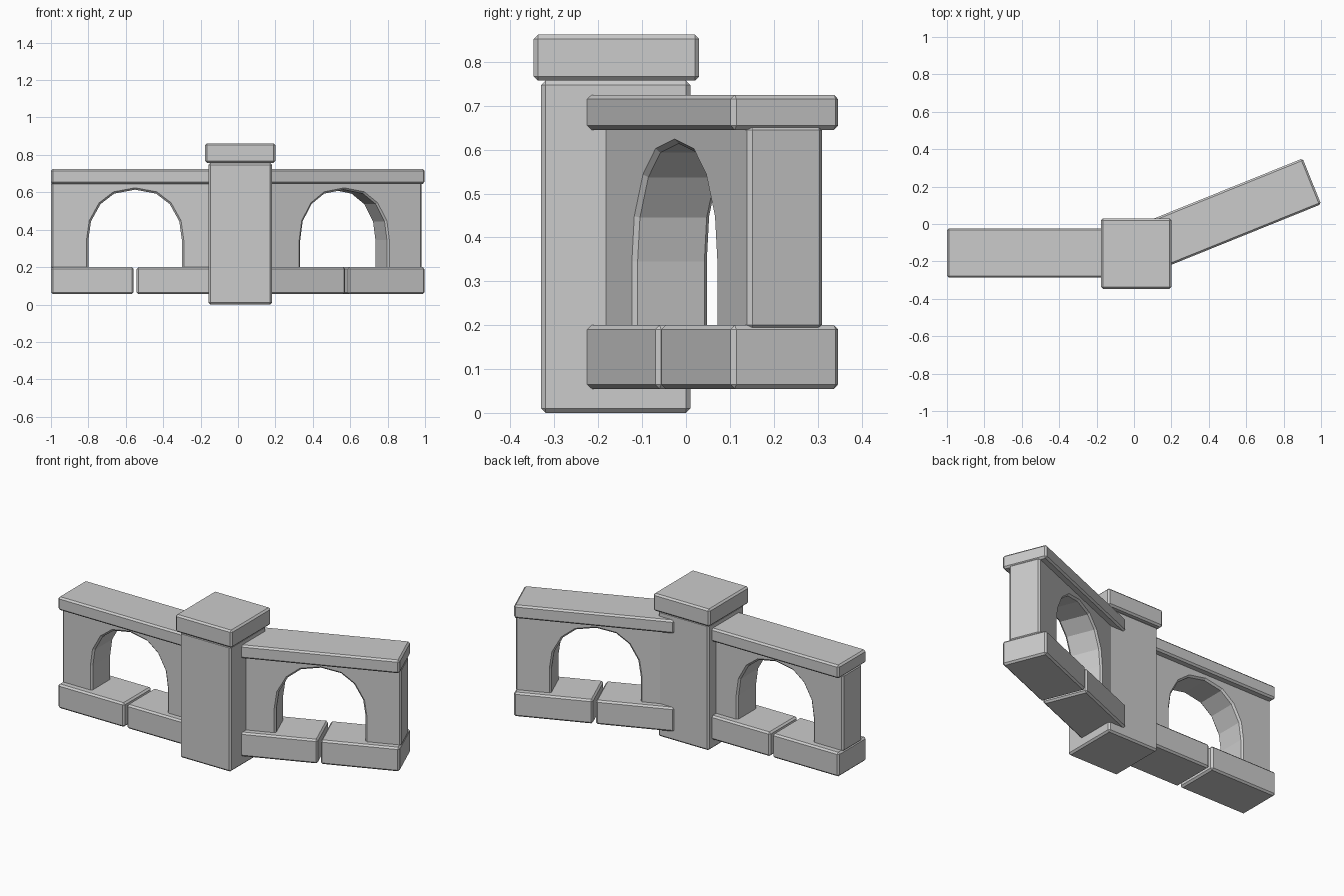
import bpy, bmesh
from math import radians
from mathutils import Matrix

cube = bpy.data.objects.get("Cube")
if cube:
    bpy.data.objects.remove(cube, do_unlink=True)

stone = bpy.data.materials.new("grey stone")
stone.use_nodes = True
GREY = (0.6, 0.6, 0.6, 1)
stone.diffuse_color = GREY
stone.node_tree.nodes["Principled BSDF"].inputs["Base Color"].default_value = GREY

CHAMFER = 0.01


def finish(name, bm, matrix):
    """Turn a bmesh into a chamfered, flat shaded stone part."""
    bmesh.ops.recalc_face_normals(bm, faces=bm.faces)
    mesh = bpy.data.meshes.new(name)
    bm.to_mesh(mesh)
    bm.free()
    mesh.materials.append(stone)
    obj = bpy.data.objects.new(name, mesh)
    bpy.context.collection.objects.link(obj)
    obj.matrix_world = matrix
    bevel = obj.modifiers.new("chamfer", 'BEVEL')
    bevel.width = CHAMFER
    bevel.segments = 1
    bevel.limit_method = 'ANGLE'
    bevel.angle_limit = radians(60)
    return obj


def block(name, xs, ys, zs, matrix=Matrix()):
    """Box given by its ranges on each axis."""
    bm = bmesh.new()
    bmesh.ops.create_cube(bm, size=1)
    for v in bm.verts:
        v.co = [r[0] if c < 0 else r[1] for c, r in zip(v.co, (xs, ys, zs))]
    return finish(name, bm, matrix)


def arch_wall(name, length, thickness, zs, matrix):
    """Wall slab with an arched opening, open at the bottom."""
    half = [(0.25, zs[0]), (0.25, 0.345), (0.236, 0.445), (0.185, 0.537), (0.112, 0.593)]
    mid = -length / 2
    outline = [(-length, zs[0]), (-length, zs[1]), (0, zs[1]), (0, zs[0])]
    outline += [(mid + w, z) for w, z in half]
    outline += [(mid, 0.614)]
    outline += [(mid - w, z) for w, z in reversed(half)]
    bm = bmesh.new()
    face = bm.faces.new([bm.verts.new((x, -thickness / 2, z)) for x, z in outline])
    new = bmesh.ops.extrude_face_region(bm, geom=[face])["geom"]
    bmesh.ops.translate(bm, vec=(0, thickness, 0),
                        verts=[g for g in new if isinstance(g, bmesh.types.BMVert)])
    return finish(name, bm, matrix)


def wing(side, matrix):
    """Wall section: local x = 0 is its outer end, running inwards to -x."""
    length, depth, gap = 0.9, 0.132, 0.008
    mid = -length / 2
    ys = (-depth, depth)
    arch_wall(side + "_arch_wall", length, 0.184, (0.19, 0.655), matrix)
    block(side + "_coping", (-length, 0), ys, (0.645, 0.725), matrix)
    block(side + "_outer_base", (mid + gap, 0), ys, (0.055, 0.2), matrix)
    block(side + "_inner_base", (-length, mid - gap), ys, (0.055, 0.2), matrix)


# Central pillar and its cap
block("pillar", (-0.157, 0.181), (-0.33, 0.01), (0, 0.757))
block("pillar_cap", (-0.176, 0.2), (-0.347, 0.03), (0.757, 0.862))

# Straight wing on -x, angled wing on +x
wing("right", Matrix.Translation((-1, -0.155, 0)) @ Matrix.Rotation(radians(180), 4, 'Z'))
wing("left", Matrix.Translation((0.951, 0.228, 0)) @ Matrix.Rotation(radians(22), 4, 'Z'))
